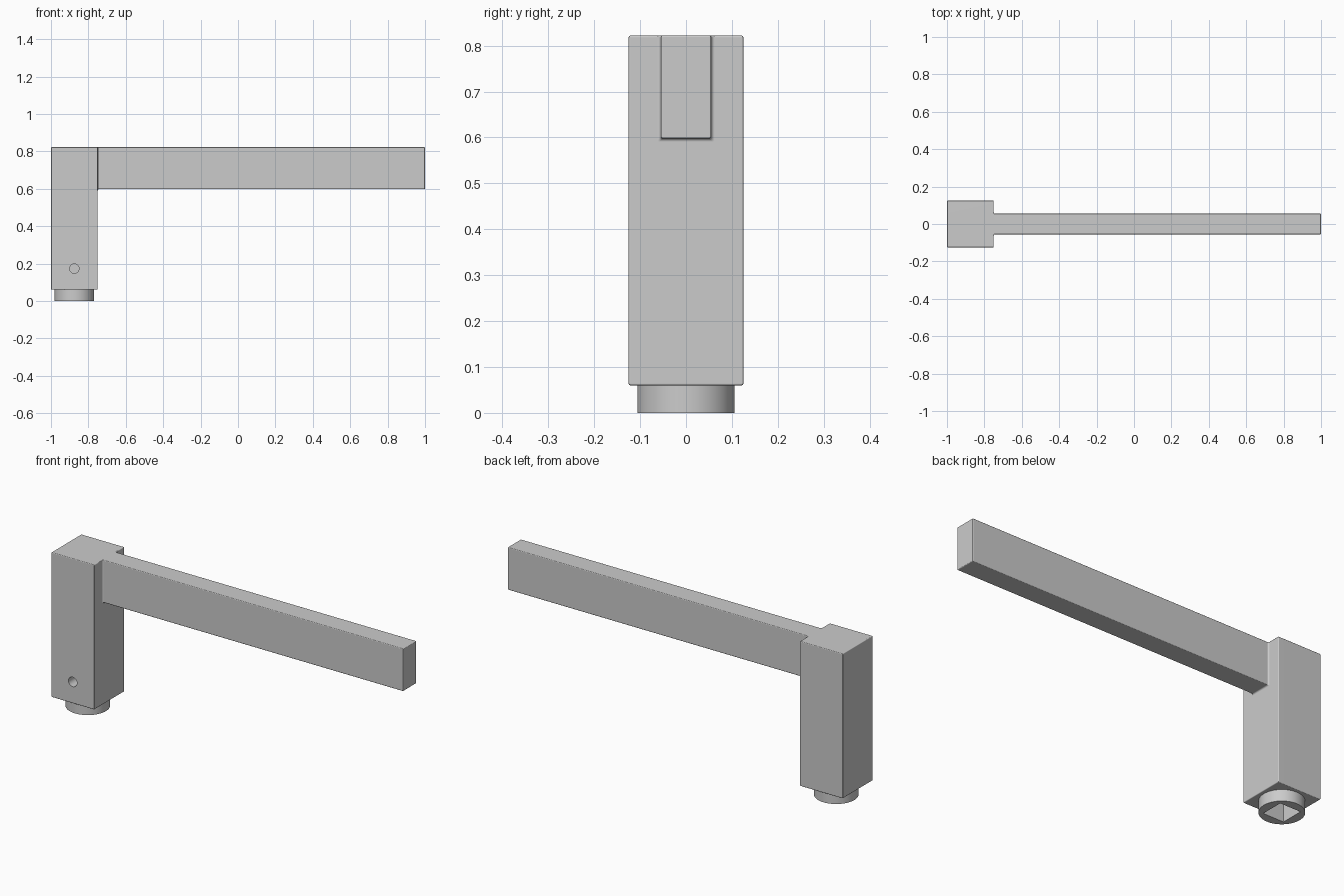
import bpy, bmesh, math
from mathutils import Matrix

if "Cube" in bpy.data.objects:
    bpy.data.objects.remove(bpy.data.objects["Cube"])

TOP, NECK_Z = 0.822, 0.06      # top of handle, underside of neck
R = 0.004                      # small edge rounding
FIL = 0.0075                   # fillet where lever meets neck
CX = -0.875                    # neck axis


def finish(name, bm):
    bmesh.ops.recalc_face_normals(bm, faces=bm.faces)
    me = bpy.data.meshes.new(name)
    bm.to_mesh(me)
    bm.free()
    ob = bpy.data.objects.new(name, me)
    bpy.context.collection.objects.link(ob)
    return ob


def box(name, x, y, z, bevel=0.0):
    bm = bmesh.new()
    size = [b - a for a, b in (x, y, z)]
    mid = [(a + b) / 2 for a, b in (x, y, z)]
    bmesh.ops.create_cube(bm, size=1, matrix=Matrix.Translation(mid) @ Matrix.Diagonal((*size, 1)))
    if bevel:
        bmesh.ops.bevel(bm, geom=bm.edges[:], offset=bevel, segments=3, profile=0.5, affect='EDGES')
    return finish(name, bm)


def cylinder(name, radius, depth, matrix, segments):
    bm = bmesh.new()
    bmesh.ops.create_cone(bm, cap_ends=True, segments=segments, radius1=radius,
                          radius2=radius, depth=depth, matrix=matrix)
    return finish(name, bm)


def activate(ob):
    bpy.ops.object.select_all(action='DESELECT')
    ob.select_set(True)
    bpy.context.view_layer.objects.active = ob


def combine(ob, other, operation):
    activate(ob)
    mod = ob.modifiers.new(operation, 'BOOLEAN')
    mod.operation, mod.solver, mod.object = operation, 'EXACT', other
    bpy.ops.object.modifier_apply(modifier=mod.name)


def section(bm, x, w, z0, z1, r):
    """Rounded rectangle ring across the lever at x."""
    ring = []
    for k, (y, z) in enumerate(((w - r, z1 - r), (r - w, z1 - r), (r - w, z0 + r), (w - r, z0 + r))):
        for i in range(4):
            a = math.pi / 2 * (k + i / 3)
            ring.append(bm.verts.new((x, y + r * math.cos(a), z + r * math.sin(a))))
    return ring


# Lever: lofted bar, flared into the neck and rounded at the free end
bm = bmesh.new()
W, Z0 = 0.055, 0.598
rings = [section(bm, -0.78, W + FIL, Z0 - FIL, TOP, R)]
for i in range(6):
    a = math.pi / 2 * i / 5
    off = FIL * (1 - math.sin(a))
    rings.append(section(bm, -0.75 + FIL * (1 - math.cos(a)), W + off, Z0 - off, TOP, R))
for i in range(4):
    a = math.pi / 2 * i / 3
    d = R * 0.9 * (1 - math.cos(a))
    rings.append(section(bm, 1 - R * (1 - math.sin(a)), W - d, Z0 + d, TOP - d, R - d))
for p, q in zip(rings, rings[1:]):
    for i in range(len(p)):
        j = (i + 1) % len(p)
        bm.faces.new((p[i], p[j], q[j], q[i]))
bm.faces.new(rings[0])
bm.faces.new(rings[-1])
lever = finish("lever", bm)

# Neck block, joined with the lever
handle = box("handle", (-1, -0.75), (-0.125, 0.125), (NECK_Z, TOP), R)
combine(handle, lever, 'UNION')

# Round collar below the neck
collar = cylinder("collar", 0.106, NECK_Z, Matrix.Translation((CX, 0, NECK_Z / 2)), 64)

# Square spindle socket and front grub screw hole
spindle = box("spindle_cutter", (CX - 0.06, CX + 0.06), (-0.06, 0.06), (-0.1, 0.4))
screw = cylinder("screw_cutter", 0.025, 0.16,
                 Matrix.Translation((CX, -0.12, 0.173)) @ Matrix.Rotation(math.pi / 2, 4, 'X'), 32)
combine(handle, spindle, 'DIFFERENCE')
combine(handle, screw, 'DIFFERENCE')
combine(collar, spindle, 'DIFFERENCE')
for helper in (lever, spindle, screw):
    bpy.data.objects.remove(helper)

# Smooth shading with crisp edges and flat main faces
for ob in (handle, collar):
    activate(ob)
    bpy.ops.object.shade_smooth_by_angle(angle=math.radians(35))
    ob.modifiers.new("flat_faces", 'WEIGHTED_NORMAL').keep_sharp = True
